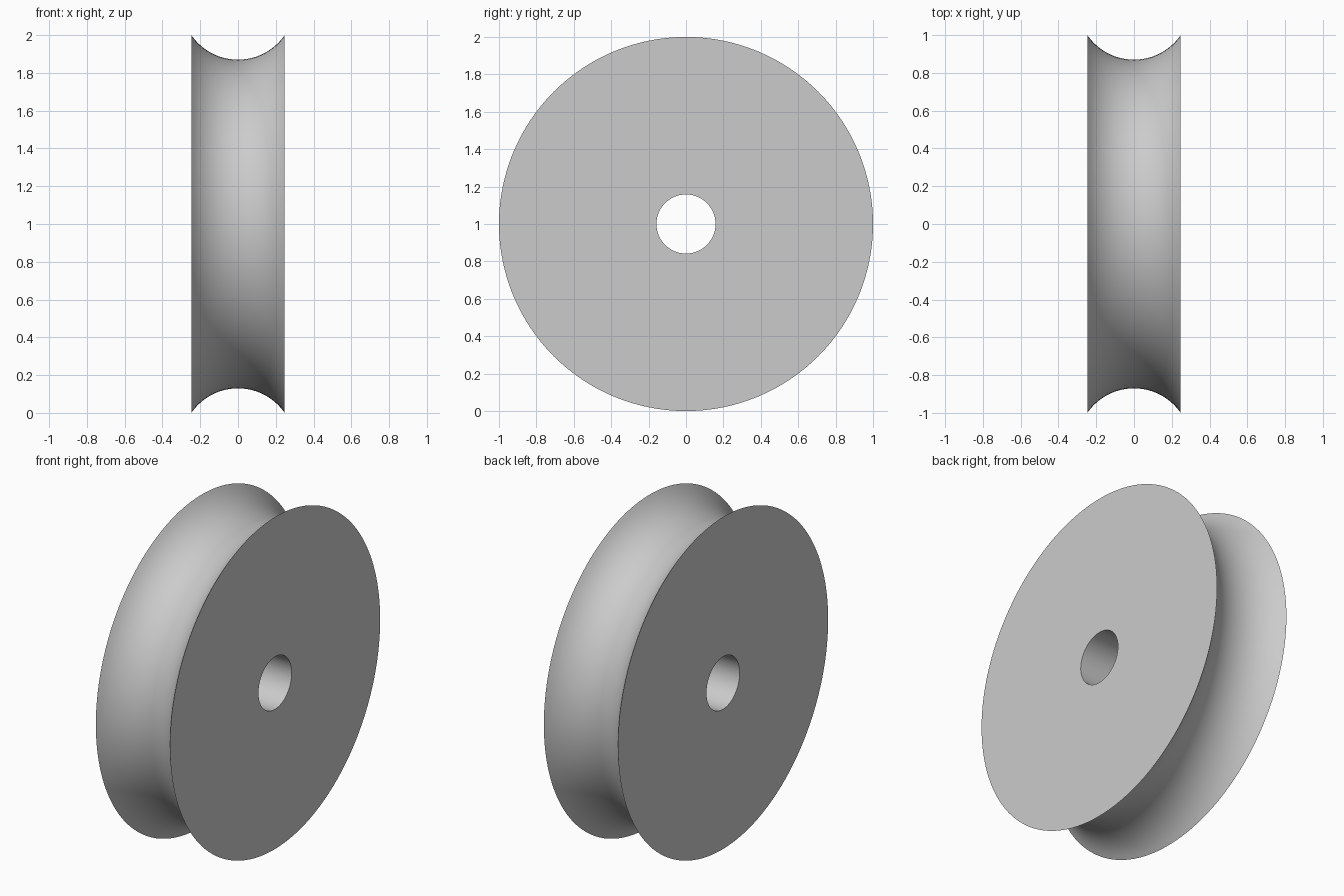
import bpy, bmesh, math
from mathutils import Matrix

if "Cube" in bpy.data.objects:
    bpy.data.objects.remove(bpy.data.objects["Cube"])

HALF_WIDTH, RADIUS, BORE, DEPTH = 0.247, 1.0, 0.158, 0.13
SEGMENTS, ARC_STEPS = 128, 24

# Closed cross-section: concave circular groove outside, straight bore inside
arc_r = (HALF_WIDTH ** 2 + DEPTH ** 2) / (2 * DEPTH)
arc_z = RADIUS - DEPTH + arc_r
half_angle = math.asin(HALF_WIDTH / arc_r)
profile = [(-HALF_WIDTH, BORE)]
for i in range(ARC_STEPS + 1):
    a = half_angle * (2 * i / ARC_STEPS - 1)
    profile.append((arc_r * math.sin(a), arc_z - arc_r * math.cos(a)))
profile.append((HALF_WIDTH, BORE))

# Revolve the section around the x axis
bm = bmesh.new()
rings = []
for s in range(SEGMENTS):
    t = 2 * math.pi * s / SEGMENTS
    rings.append([bm.verts.new((x, r * math.sin(t), r * math.cos(t))) for x, r in profile])
n = len(profile)
for s in range(SEGMENTS):
    a, b = rings[s], rings[(s + 1) % SEGMENTS]
    for i in range(n):
        j = (i + 1) % n
        bm.faces.new((a[i], a[j], b[j], b[i]))
bmesh.ops.recalc_face_normals(bm, faces=bm.faces)
bm.transform(Matrix.Translation((0, 0, RADIUS)))

mesh = bpy.data.meshes.new("grooved_wheel")
bm.to_mesh(mesh)
bm.free()
wheel = bpy.data.objects.new("grooved_wheel", mesh)
bpy.context.collection.objects.link(wheel)

# Plain grey finish
grey = bpy.data.materials.new("grey")
grey.diffuse_color = (0.6, 0.6, 0.6, 1)
grey.use_nodes = True
grey.node_tree.nodes["Principled BSDF"].inputs["Base Color"].default_value = grey.diffuse_color
mesh.materials.append(grey)

# Smooth groove and bore, crisp rims
bpy.context.view_layer.objects.active = wheel
wheel.select_set(True)
bpy.ops.object.shade_smooth_by_angle(angle=math.radians(30))
